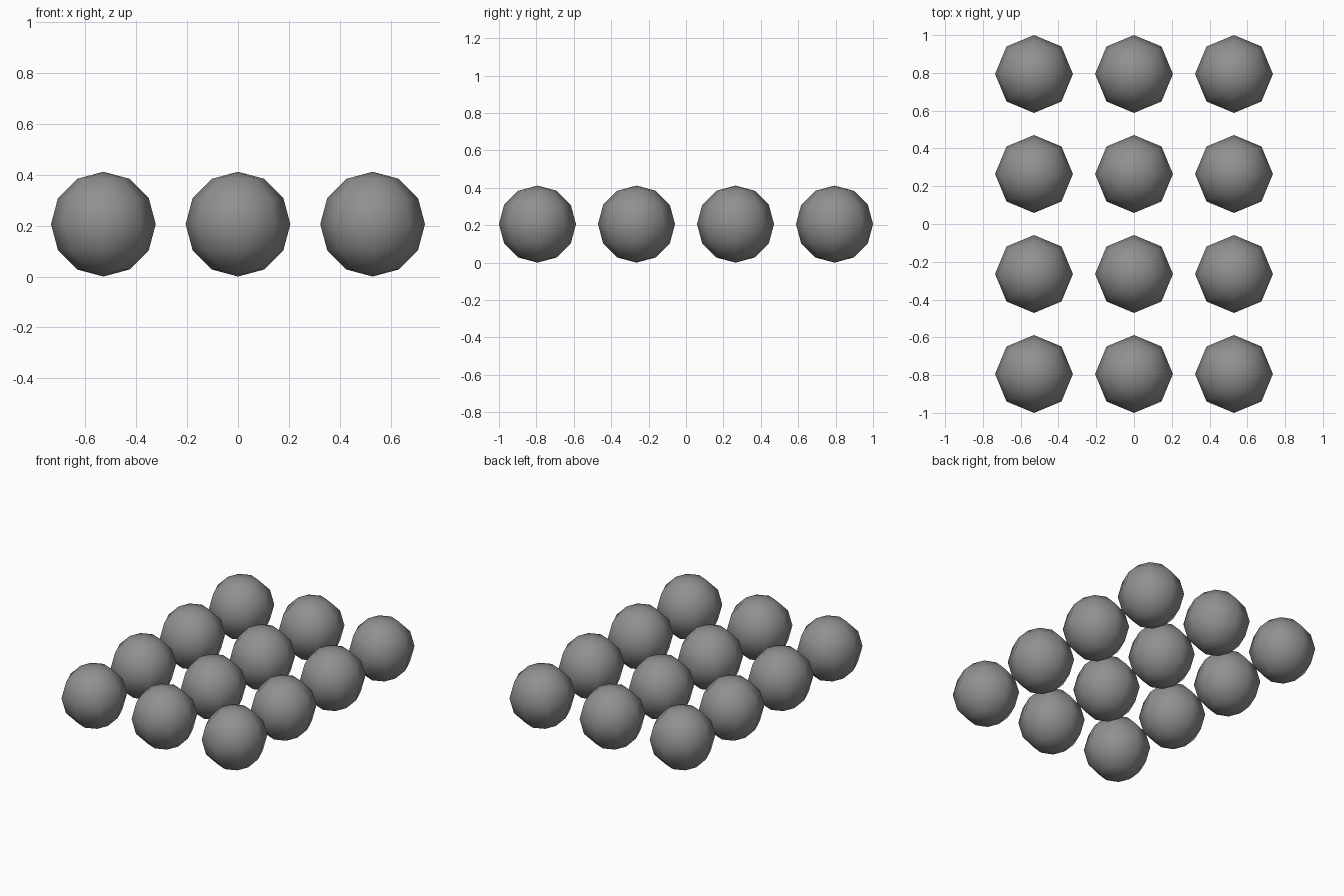
import bpy

if "Cube" in bpy.data.objects:
    bpy.data.objects.remove(bpy.data.objects["Cube"])

RADIUS = 0.2059
SPACING = 0.5294
COLS, ROWS = 3, 4

grey = bpy.data.materials.new("mid_grey")
grey.diffuse_color = (0.28, 0.28, 0.28, 1)
grey.use_nodes = True
grey.node_tree.nodes["Principled BSDF"].inputs["Base Color"].default_value = grey.diffuse_color


# Low-poly ball: eight sides, six rings, smooth shaded
def add_ball(name, x, y):
    bpy.ops.mesh.primitive_uv_sphere_add(
        segments=8, ring_count=6, radius=RADIUS, location=(x, y, RADIUS))
    ball = bpy.context.object
    ball.name = name
    ball.data.materials.append(grey)
    bpy.ops.object.shade_smooth()


# Grid of balls, three across and four deep
for row in range(ROWS):
    for col in range(COLS):
        add_ball(f"ball_row{row + 1}_column{col + 1}",
                 (col - (COLS - 1) / 2) * SPACING,
                 (row - (ROWS - 1) / 2) * SPACING)
